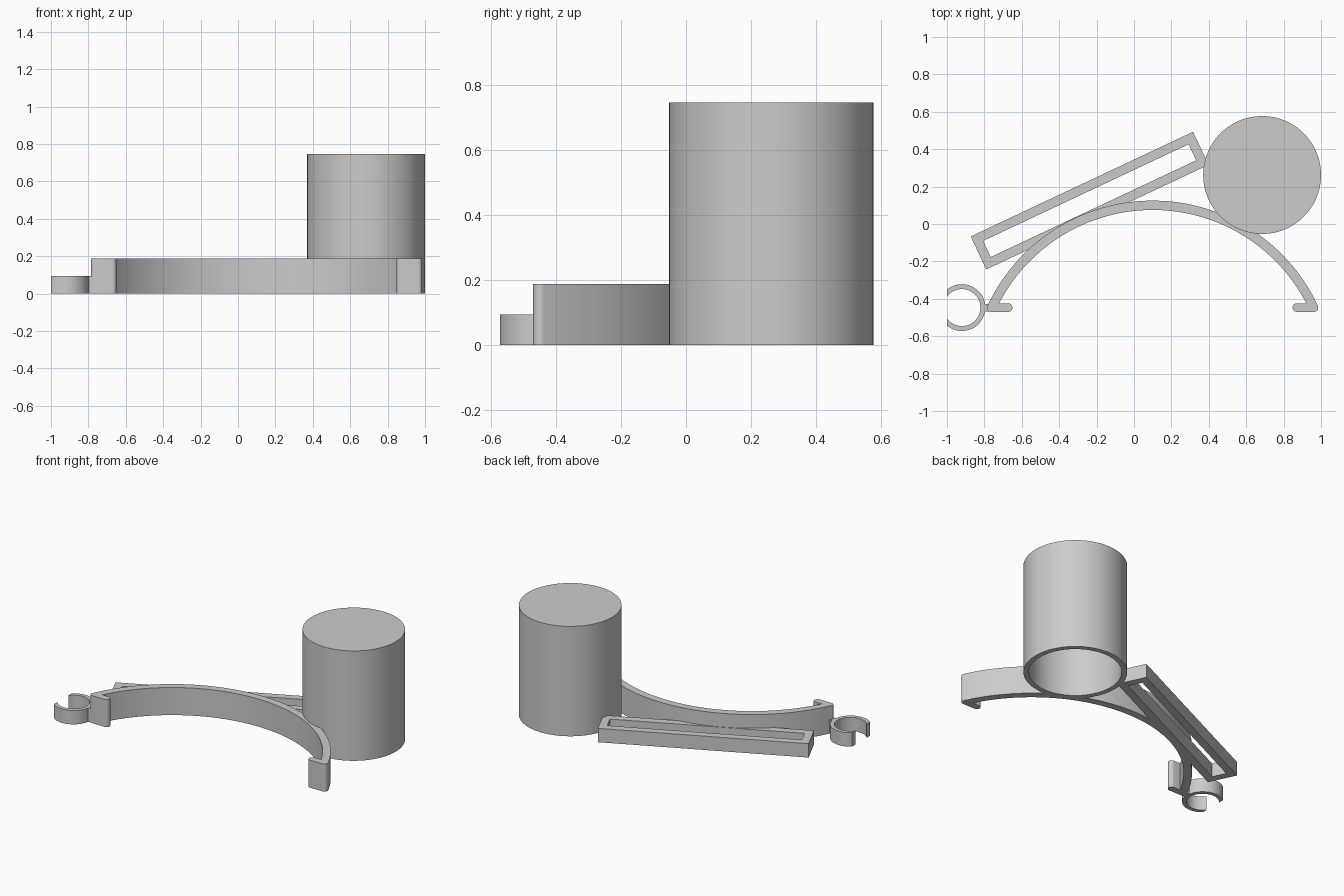
import bpy, bmesh
from math import sin, cos, pi, asin, acos, radians

if "Cube" in bpy.data.objects:
    bpy.data.objects.remove(bpy.data.objects["Cube"], do_unlink=True)

GREY = (0.6, 0.6, 0.6, 1)
mat = bpy.data.materials.new("light grey plastic")
mat.use_nodes = True
mat.diffuse_color = GREY
mat.node_tree.nodes["Principled BSDF"].inputs["Base Color"].default_value = GREY

TALL, LOW = 0.187, 0.094


def finish(name, bm):
    bmesh.ops.recalc_face_normals(bm, faces=bm.faces)
    mesh = bpy.data.meshes.new(name)
    bm.to_mesh(mesh)
    bm.free()
    mesh.materials.append(mat)
    obj = bpy.data.objects.new(name, mesh)
    bpy.context.collection.objects.link(obj)
    bpy.ops.object.select_all(action="DESELECT")
    obj.select_set(True)
    bpy.context.view_layer.objects.active = obj
    bpy.ops.object.shade_smooth_by_angle(angle=radians(30))
    return obj


def raise_faces(bm, height):
    """Extrude the flat faces upwards, keeping the bottom closed."""
    top = bmesh.ops.extrude_face_region(bm, geom=bm.faces[:], use_keep_orig=True)
    verts = [v for v in top["geom"] if isinstance(v, bmesh.types.BMVert)]
    bmesh.ops.translate(bm, verts=verts, vec=(0, 0, height))


def prism(name, outline, height):
    bm = bmesh.new()
    bm.faces.new([bm.verts.new((x, y, 0)) for x, y in outline])
    raise_faces(bm, height)
    return finish(name, bm)


def band(name, outer, inner, height, closed=False):
    """Solid wall between two matching outlines."""
    bm = bmesh.new()
    o = [bm.verts.new((x, y, 0)) for x, y in outer]
    i = [bm.verts.new((x, y, 0)) for x, y in inner]
    n = len(o)
    for k in range(n if closed else n - 1):
        j = (k + 1) % n
        bm.faces.new((o[k], o[j], i[j], i[k]))
    raise_faces(bm, height)
    return finish(name, bm)


def arc(cx, cy, r, start, end, steps=64):
    angles = [start + (end - start) * k / steps for k in range(steps + 1)]
    return [(cx + r * cos(a), cy + r * sin(a)) for a in angles]


# Curved main bow
BX, BY = 0.1, -0.85


def bow_edge(r):
    a = asin((-0.435 - BY) / r)
    return arc(BX, BY, r, a, pi - a, 96)


band("curved_bow", bow_edge(0.975), bow_edge(0.925), TALL)

# Rounded feet at both ends of the bow
PAD_Y, PAD_R = -0.447, 0.023
for name, x0, x1 in (("right_foot", -0.787, -0.65), ("left_foot", 0.848, 0.985)):
    outline = (arc(x1 - PAD_R, PAD_Y, PAD_R, -pi / 2, pi / 2, 16)
               + arc(x0 + PAD_R, PAD_Y, PAD_R, pi / 2, 3 * pi / 2, 16))
    prism(name, outline, TALL)

# Open clip ring, its mouth cut flat at x = -1
CX, CY = -0.92, PAD_Y


def clip_edge(r):
    a = acos((-1 - CX) / r)
    return arc(CX, CY, r, -a, a)


band("clip_ring", clip_edge(0.125), clip_edge(0.099), LOW)
prism("clip_link", [(-0.81, -0.467), (-0.76, -0.467), (-0.76, -0.427), (-0.81, -0.427)], LOW)

# Slanted rectangular frame with a long slot
tilt = radians(25.2)


def slanted(inset):
    a, b = 0.657 - inset, 0.0975 - inset
    return [(-0.237 + u * cos(tilt) - v * sin(tilt), 0.125 + u * sin(tilt) + v * cos(tilt))
            for u, v in ((-a, -b), (a, -b), (a, b), (-a, b))]


band("slotted_frame", slanted(0), slanted(0.05), LOW, closed=True)

# Cup, closed on top and open underneath
R, WALL, H = 0.315, 0.033, 0.745
profile = [(R, H), (R, 0), (R - WALL, 0), (R - WALL, H - WALL)]
SEG = 96
bm = bmesh.new()
rings = [[bm.verts.new((0.685 + r * cos(2 * pi * k / SEG), 0.262 + r * sin(2 * pi * k / SEG), z))
          for k in range(SEG)] for r, z in profile]
for lo, hi in zip(rings, rings[1:]):
    for k in range(SEG):
        j = (k + 1) % SEG
        bm.faces.new((lo[k], lo[j], hi[j], hi[k]))
bm.faces.new(rings[0])
bm.faces.new(rings[-1])
finish("cup", bm)
